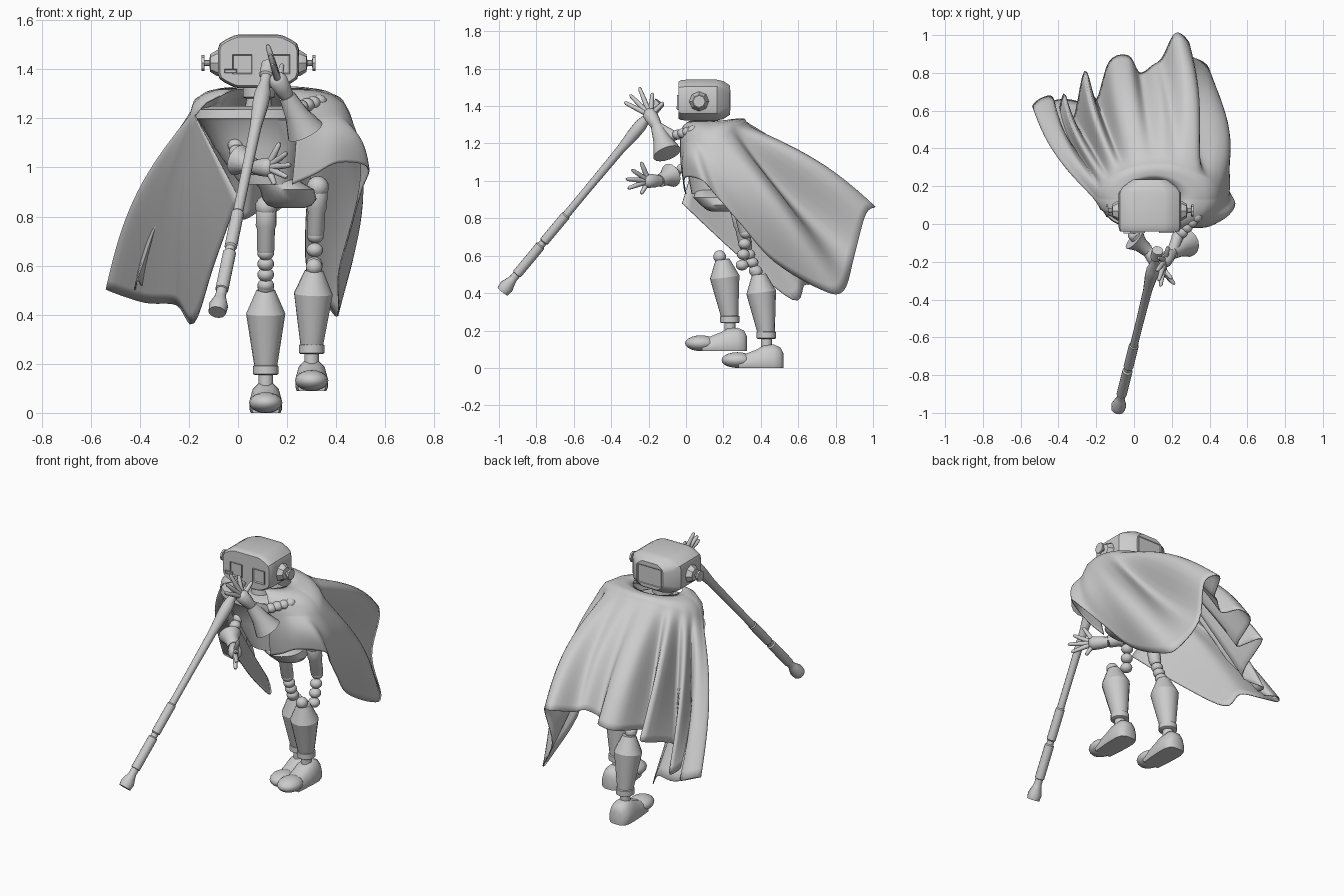
import bpy, bmesh, math
from math import sin, cos, pi
from mathutils import Vector

if "Cube" in bpy.data.objects:
    bpy.data.objects.remove(bpy.data.objects["Cube"])

GREY = (0.6, 0.6, 0.6, 1)
mat = bpy.data.materials.new("plain_grey")
mat.use_nodes = True
mat.diffuse_color = GREY
mat.node_tree.nodes["Principled BSDF"].inputs["Base Color"].default_value = GREY


def finish(name, bm, angle=35):
    bmesh.ops.recalc_face_normals(bm, faces=bm.faces)
    me = bpy.data.meshes.new(name)
    bm.to_mesh(me)
    bm.free()
    ob = bpy.data.objects.new(name, me)
    bpy.context.collection.objects.link(ob)
    me.materials.append(mat)
    bpy.ops.object.select_all(action="DESELECT")
    ob.select_set(True)
    bpy.context.view_layer.objects.active = ob
    bpy.ops.object.shade_smooth_by_angle(angle=math.radians(angle))
    return ob


def loft(name, rings, closed=True, angle=35):
    """Skin a list of point rings; closed rings get end caps."""
    bm = bmesh.new()
    vs = [[bm.verts.new(p) for p in r] for r in rings]
    n = len(vs[0])
    for a, b in zip(vs, vs[1:]):
        for i in range(n if closed else n - 1):
            j = (i + 1) % n
            bm.faces.new((a[i], a[j], b[j], b[i]))
    if closed:
        bm.faces.new(vs[0])
        bm.faces.new(vs[-1])
    return finish(name, bm, angle)


def tube(name, a, b, profile, sides=16, angle=35):
    """Turned part from a to b; profile holds (fraction, radius)."""
    a, b = Vector(a), Vector(b)
    q = (b - a).to_track_quat("Z", "Y")
    return loft(name, [[a.lerp(b, t) + q @ Vector((r * cos(2 * pi * i / sides), r * sin(2 * pi * i / sides), 0))
                        for i in range(sides)] for t, r in profile], angle=angle)


def ball(name, pos, size):
    bm = bmesh.new()
    bmesh.ops.create_uvsphere(bm, u_segments=16, v_segments=10, radius=1)
    bmesh.ops.scale(bm, vec=size, verts=bm.verts)
    bmesh.ops.translate(bm, vec=pos, verts=bm.verts)
    return finish(name, bm)


def beads(name, a, b, count, r):
    for i in range(count):
        ball(f"{name}_{i + 1}", Vector(a).lerp(Vector(b), i / (count - 1)), (r, r, r * 0.85))


def ellipse(cx, cy, z, rx, ry, n=24):
    return [(cx + rx * cos(2 * pi * i / n), cy + ry * sin(2 * pi * i / n), z) for i in range(n)]


def inset_plate(name, pos, size, border, depth, face_y):
    """Box whose outward face carries a sunken inner panel."""
    bm = bmesh.new()
    bmesh.ops.create_cube(bm, size=1)
    bmesh.ops.scale(bm, vec=size, verts=bm.verts)
    bmesh.ops.translate(bm, vec=pos, verts=bm.verts)
    f = [f for f in bm.faces if f.normal.y * face_y > 0.9]
    bmesh.ops.inset_region(bm, faces=f, thickness=border)
    for v in f[0].verts:
        v.co.y -= face_y * depth
    return finish(name, bm)


# Head: rounded octagonal shell with chamfered back
HX, HZ = 0.083, 1.432
quarter = [(.165, .05), (.158, .072), (.135, .088), (.1, .105), (.08, .109)]
outline = quarter + [(-x, z) for x, z in quarter[::-1]]
outline += [(-x, -z) for x, z in outline]
loft("head", [[(HX + x * sx, y, HZ + z * sz) for x, z in outline]
              for y, sx, sz in ((-.04, .95, .91), (-.025, .99, .98), (0, 1, 1), (.165, 1, 1),
                                (.2, .84, .93), (.235, .55, .72))], angle=32)
for side, x in (("right", .018), ("left", .172)):
    inset_plate(f"{side}_eye", (x, -.04, 1.42), (.08, .016, .08), .008, .012, -1)
inset_plate("back_panel", (HX, .233, 1.43), (.16, .01, .11), .006, .004, 1)
inset_plate("mouth_plate", (-.03, -.04, 1.392), (.05, .02, .016), .004, .002, -1)
for side, s in (("right", -1), ("left", 1)):
    tube(f"{side}_ear", (HX + s * .16, .07, 1.425), (HX + s * .232, .07, 1.425),
         ((0, .053), (.12, .053), (.5, .036), (.55, .012), (.82, .012), (.84, .033), (1, .033)), 8)

# Neck, chest and pelvis
tube("neck", (.085, .1, 1.22), (.085, .1, 1.34), ((0, .06), (.5, .05), (.55, .065), (1, .065)))
loft("chest", [ellipse(*r) for r in ((.06, .12, 1.25, .17, .1), (.045, .12, 1.235, .22, .145),
     (.045, .12, 1.2, .225, .15), (.05, .12, 1.19, .21, .14), (.08, .13, 1.08, .175, .13),
     (.12, .13, .93, .11, .1))])
loft("pelvis", [ellipse(*r) for r in ((.15, .14, .95, .09, .09), (.2, .16, .91, .11, .12),
     (.21, .19, .87, .11, .11), (.21, .2, .845, .09, .09), (.21, .2, .835, .06, .06))])

# Legs: thigh, bead knee, shin, ankle ring and shoe
SHIN = ((0, .038), (.05, .045), (.3, .08), (1, .045))
RING = ((0, .045), (.1, .052), (.9, .052), (1, .045))
THIGH = ((0, .032), (.08, .042), (.4, .042), (.5, .036), (.92, .036), (1, .03))


def leg(side, hip, knee, bead_end, shin_top, ankle, ground):
    x, y, z = ankle
    tube(f"{side}_thigh", hip, knee, THIGH)
    ball(f"{side}_hip_joint", hip, (.045, .045, .045))
    beads(f"{side}_knee_bead", knee, bead_end, 4, .034)
    ball(f"{side}_knee", Vector(shin_top) + Vector((0, -.015, .015)), (.034, .034, .034))
    tube(f"{side}_shin", shin_top, ankle, SHIN, angle=25)
    tube(f"{side}_ankle_ring", (x, y, z + .015), (x, y, z - .025), RING)
    tube(f"{side}_ankle", (x, y, z), (x, y, ground + .08), ((0, .03), (1, .03)))
    sections = [(y - .15, .055, .066), (y - .1, .06, .08), (y - .05, .064, .1), (y - .01, .066, .122),
                (y + .04, .066, .125), (y + .075, .055, .11), (y + .09, .03, .08)]
    sole = ((-1, .12), (-.92, 0), (.92, 0), (1, .12), (1, .4), (.8, .78), (.4, 1), (-.4, 1), (-.8, .78), (-1, .4))
    loft(f"{side}_shoe", [[(x + px * w, py, ground + pz * h) for px, pz in sole] for py, w, h in sections], angle=50)
    ball(f"{side}_toe", (x, y - .155, ground + .042), (.068, .085, .042))


leg("right", (.115, .28, .84), (.113, .32, .65), (.113, .37, .52), (.113, .39, .5), (.113, .43, .18), 0)
leg("left", (.325, .27, .92), (.315, .32, .72), (.308, .3, .55), (.31, .195, .58), (.3, .235, .265), .09)


# Arms: bead upper arm, flared cuff, palm and spread fingers
def arm(side, shoulder, elbow, cuff, wrist, palm, cuff_r, tips):
    beads(f"{side}_arm_bead", shoulder, elbow, 5, .032)
    tube(f"{side}_forearm", elbow, wrist, ((0, .03), (1, .028)))
    tube(f"{side}_cuff", cuff, wrist, ((0, cuff_r * .85), (.01, cuff_r), (.5, cuff_r * .62), (1, .034)))
    palm, wrist = Vector(palm), Vector(wrist)
    tube(f"{side}_palm", wrist, palm + (palm - wrist) * .4, ((0, .028), (.35, .036), (.8, .04), (1, .025)), 10, 60)
    for i, tip in enumerate(tips):
        root = palm.lerp(Vector(tip), .12)
        tube(f"{side}_finger_{i + 1}", root, tip, ((0, .015), (.5, .013), (.92, .01), (1, .005)), 8, 50)


arm("left", (.33, .04, 1.27), (.23, -.07, 1.24), (.275, -.1, 1.145), (.2, -.155, 1.29), (.165, -.19, 1.35), .078,
    ((.14, -.33, 1.42), (.13, -.3, 1.46), (.12, -.25, 1.5), (.13, -.18, 1.47), (.18, -.12, 1.42)))
arm("right", (-.02, .1, 1.14), (0, -.06, 1.04), (0, -.08, 1.03), (.07, -.14, 1.0), (.12, -.2, 1.0), .065,
    ((.17, -.24, 1.1), (.2, -.29, 1.06), (.215, -.32, 1.01), (.2, -.31, .96), (.15, -.24, .93)))

# Staff: stepped shaft with flared foot and knob
tube("staff", (-.085, -.98, .41), (.125, -.14, 1.42),
     ((0, .036), (.025, .04), (.06, .024), (.07, .022), (.09, .022), (.092, .027), (.24, .027), (.245, .02),
      (.26, .02), (.265, .026), (.4, .026), (.405, .021), (.55, .021), (.75, .024), (.84, .034), (.88, .034),
      (.92, .022), (.95, .022), (.955, .03), (1, .03)), 12)

# Cape hem from the right front edge round the back to the left front edge: x, y, z, swell of the cloth above
hem = [(0, -.02, .88, 0), (-.1, .28, .6, .01), (-.18, .57, .365, .02), (-.25, .63, .44, .03), (-.38, .66, .45, .04),
       (-.53, .62, .5, .05), (-.5, .66, .5, .05), (-.43, .67, .48, .05), (-.41, .54, .54, 0), (-.37, .69, .5, .05),
       (-.32, .56, .62, 0), (-.26, .81, .72, .05), (-.2, .66, .72, .01), (-.13, .86, .77, .05), (-.03, .89, .79, .05),
       (.03, .8, .79, .04), (.1, .84, .83, .05), (.15, .88, .82, .04), (.22, 1.01, .86, .05), (.29, .96, .82, .05),
       (.28, .9, .6, -.05), (.385, .84, .41, .04), (.41, .72, .42, .08), (.41, .47, .57, .07), (.46, .3, .76, .05),
       (.5, .18, .9, .03), (.53, .09, 1, .03), (.41, 0, 1.02, .02), (.31, -.01, .97, .01), (.22, 0, .93, .01)]
LAST = len(hem) - 1
ROWS, STEPS = 20, 5


def hem_point(u):
    """Smooth curve passing through every hem point."""
    i = min(int(u), LAST - 1)
    t = u - i
    p, a, b, n = (Vector(hem[max(0, min(LAST, i + k))]) for k in (-1, 0, 1, 2))
    return a + ((b - p) * t + (2 * p - 5 * a + 4 * b - n) * t ** 2 + (3 * a - p - 3 * b + n) * t ** 3) / 2


columns = []
for s in range(LAST * STEPS + 1):
    u = s / STEPS
    h = hem_point(u)
    a = math.radians(225 - 295 * u / LAST + 22 * sin(pi * u / LAST))
    low = a - math.radians(25) * max(0, 1 - u / 4)
    out = Vector((cos(low), sin(low), 0))
    back = max(0, sin(a))
    collar = Vector((.1 + .15 * cos(a), .13 + .11 * sin(a), 1.32))
    ridge = Vector((.12 + .26 * cos(a), .13 + .15 * sin(a), 1.295 + .035 * back))
    shoulder = Vector((.13 + .325 * cos(low), .14 + .18 * sin(low), 1.21 + .105 * back))
    column = [collar, collar.lerp(ridge, .5) + Vector((0, 0, .004)), ridge,
              ridge.lerp(shoulder, .5) + out * .012 + Vector((0, 0, .008))]
    for k in range(ROWS):
        t = k / (ROWS - 1)
        puff = sin(pi * t) * h.w
        column.append(shoulder.lerp(h.to_3d(), t) + out * puff + Vector((0, 0, puff * .5)))
    columns.append(column)
cape = loft("cape", columns, closed=False, angle=100)
thick = cape.modifiers.new("cloth_thickness", "SOLIDIFY")
thick.thickness = .006
thick.offset = 0
